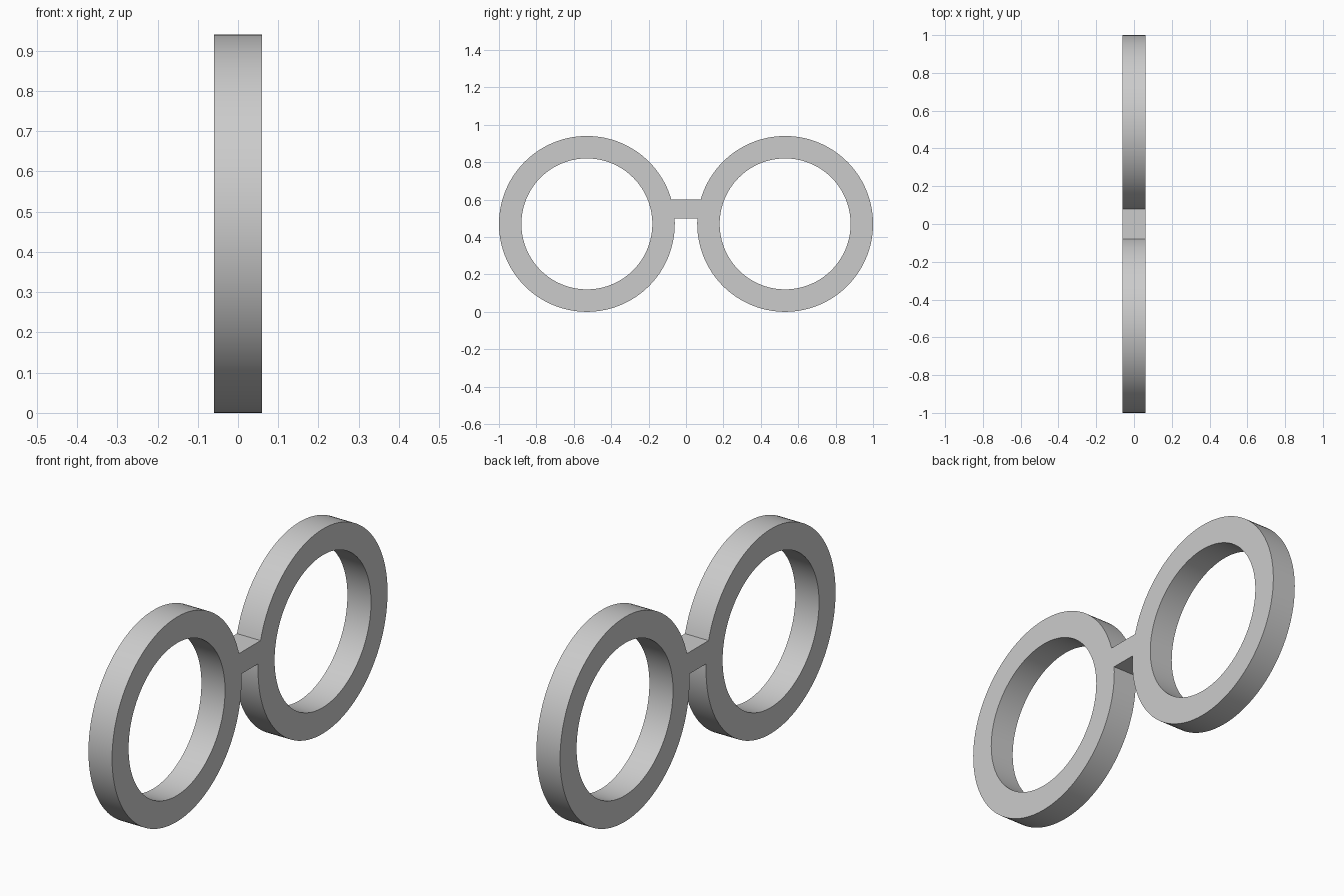
import bpy
from math import asin, cos, sin, pi, radians

cube = bpy.data.objects.get("Cube")
if cube:
    bpy.data.objects.remove(cube, do_unlink=True)

OUTER, INNER = 0.47, 0.35
CENTRE_Y, CENTRE_Z = 0.53, 0.47
BRIDGE_LOW, BRIDGE_HIGH = 0.5, 0.6
HALF_THICKNESS = 0.06
STEPS = 128


def arc(centre, radius, start, end):
    """Points along an arc, in the plane of the frame."""
    angles = [start + (end - start) * i / STEPS for i in range(STEPS + 1)]
    return [(centre + radius * cos(a), CENTRE_Z + radius * sin(a)) for a in angles]


def add_loop(curve, points):
    spline = curve.splines.new('POLY')
    spline.points.add(len(points) - 1)
    for p, (u, v) in zip(spline.points, points):
        p.co = (u, v, 0, 1)
    spline.use_cyclic_u = True


# Grey material
grey = bpy.data.materials.new("grey")
grey.use_nodes = True
colour = (0.6, 0.6, 0.6, 1)
grey.diffuse_color = colour
grey.node_tree.nodes["Principled BSDF"].inputs["Base Color"].default_value = colour

# Outline: both rims joined by the bridge, with a round opening in each rim
curve = bpy.data.curves.new("glasses_frame", 'CURVE')
curve.dimensions = '2D'
curve.fill_mode = 'BOTH'
curve.extrude = HALF_THICKNESS
low = asin((BRIDGE_LOW - CENTRE_Z) / OUTER)
high = asin((BRIDGE_HIGH - CENTRE_Z) / OUTER)
add_loop(curve, arc(-CENTRE_Y, OUTER, high, 2 * pi + low)
         + arc(CENTRE_Y, OUTER, pi - low, 3 * pi - high))
for side in (-1, 1):
    add_loop(curve, arc(side * CENTRE_Y, INNER, 0, 2 * pi)[:-1])

# Stand the frame upright and turn it into a mesh
frame = bpy.data.objects.new("glasses_frame", curve)
bpy.context.collection.objects.link(frame)
frame.rotation_euler = (radians(90), 0, radians(90))
bpy.ops.object.select_all(action='DESELECT')
frame.select_set(True)
bpy.context.view_layer.objects.active = frame
bpy.ops.object.convert(target='MESH')
bpy.ops.object.transform_apply(location=False, rotation=True, scale=False)

# Weld the caps to the walls and make the normals consistent
bpy.ops.object.mode_set(mode='EDIT')
bpy.ops.mesh.select_all(action='SELECT')
bpy.ops.mesh.remove_doubles(threshold=0.0001)
bpy.ops.mesh.normals_make_consistent(inside=False)
bpy.ops.object.mode_set(mode='OBJECT')
frame.data.materials.clear()
frame.data.materials.append(grey)
bpy.ops.object.shade_smooth_by_angle(angle=radians(20))
